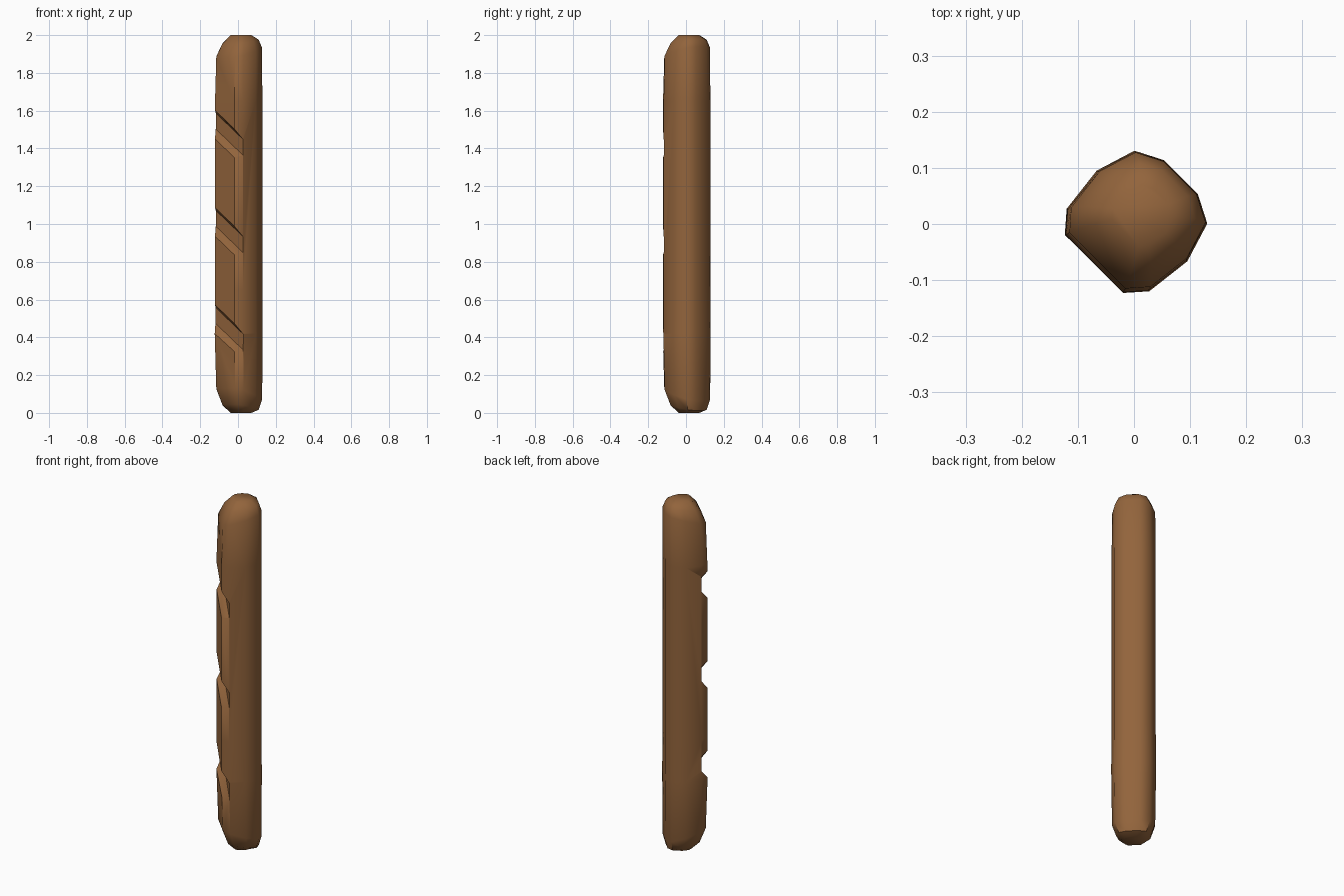
import bpy, bmesh, math
from mathutils import Vector

if "Cube" in bpy.data.objects:
    bpy.data.objects.remove(bpy.data.objects["Cube"], do_unlink=True)

crust = bpy.data.materials.new("brown crust")
crust.use_nodes = True
color = (0.29, 0.128, 0.045, 1)
crust.diffuse_color = color
crust.node_tree.nodes["Principled BSDF"].inputs["Base Color"].default_value = color

R = math.sqrt(0.5)


def place(s, t, z):
    """s runs across the scored crust, t points out of it, z runs along the loaf."""
    return Vector(((s - t) * R, (-s - t) * R, z))


def loft(name, rings):
    """Skin a closed solid over rings of equal length."""
    bm = bmesh.new()
    loops = [[bm.verts.new(p) for p in ring] for ring in rings]
    n = len(loops[0])
    for a, b in zip(loops, loops[1:]):
        for i in range(n):
            j = (i + 1) % n
            bm.faces.new((a[i], a[j], b[j], b[i]))
    bm.faces.new(loops[0][::-1])
    bm.faces.new(loops[-1])
    bmesh.ops.recalc_face_normals(bm, faces=bm.faces)
    mesh = bpy.data.meshes.new(name)
    bm.to_mesh(mesh)
    bm.free()
    mesh.materials.append(crust)
    obj = bpy.data.objects.new(name, mesh)
    bpy.context.collection.objects.link(obj)
    return obj


# Loaf: flat base, rounded sides and flattened crust
half = [(0.042, -0.117), (0.09, -0.092), (0.112, -0.02), (0.102, 0.065), (0.072, 0.1)]
section = half + [(-s, t) for s, t in reversed(half)]


def ring(z, width, depth, shift, lean):
    """One cross-section; lean moves the crust side along the loaf."""
    return [place(s * width, t * depth + shift, z + lean * t) for s, t in section]


loaf = loft("bread_loaf", [
    ring(0.0, 0.46, 0.42, -0.02, 0),
    ring(0.03, 0.78, 0.76, -0.014, 0.15),
    ring(0.1, 0.98, 0.96, -0.004, 0.3),
    ring(0.42, 1.02, 1.01, 0, 0),
    ring(0.65, 1, 1, 0, 0),
    ring(1.65, 1, 1, 0, 0),
    ring(1.91, 0.98, 0.96, -0.004, -0.25),
    ring(1.965, 0.78, 0.76, -0.014, -0.12),
    ring(2.0, 0.46, 0.42, -0.02, 0),
])

# Diagonal scores cut into the crust
bpy.context.view_layer.objects.active = loaf
slope = -0.68
for z in (0.445, 0.96, 1.475):
    profile = [(-0.042, 0.064), (0.042, 0.064), (0.122, 0.144), (-0.112, 0.144)]
    cutter = loft("score_cutter", [
        [place(s, t, z + s * slope + dz) for dz, t in profile] for s in (-0.2, 0.2)])
    cutter.hide_render = True
    cut = loaf.modifiers.new("score", "BOOLEAN")
    cut.operation = "DIFFERENCE"
    cut.solver = "EXACT"
    cut.object = cutter
    bpy.ops.object.modifier_apply(modifier=cut.name)
    bpy.data.objects.remove(cutter, do_unlink=True)

bpy.ops.object.select_all(action="DESELECT")
loaf.select_set(True)
bpy.ops.object.shade_smooth_by_angle(angle=math.radians(46))
